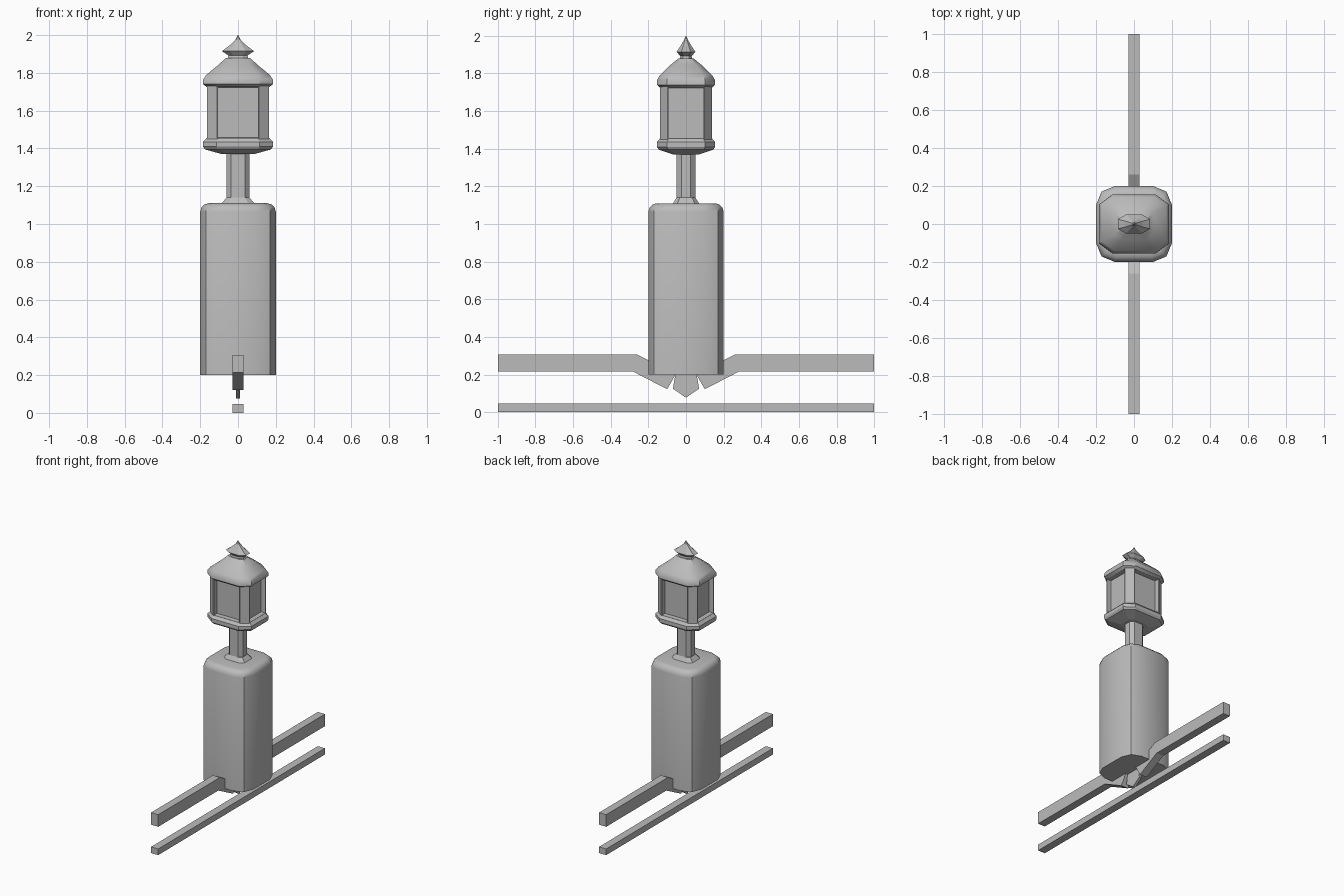
import bpy, bmesh, math

cube = bpy.data.objects.get("Cube")
if cube:
    bpy.data.objects.remove(cube, do_unlink=True)

grey = bpy.data.materials.new("plain grey")
grey.use_nodes = True
colour = (0.5, 0.5, 0.5, 1)
grey.diffuse_color = colour
grey.node_tree.nodes["Principled BSDF"].inputs["Base Color"].default_value = colour


def finish(name, bm, smooth=None):
    bmesh.ops.recalc_face_normals(bm, faces=bm.faces)
    mesh = bpy.data.meshes.new(name)
    bm.to_mesh(mesh)
    bm.free()
    mesh.materials.append(grey)
    obj = bpy.data.objects.new(name, mesh)
    bpy.context.collection.objects.link(obj)
    if smooth:
        bpy.ops.object.select_all(action="DESELECT")
        obj.select_set(True)
        bpy.context.view_layer.objects.active = obj
        bpy.ops.object.shade_smooth_by_angle(angle=math.radians(smooth))
    return obj


def octagon_loft(rings, flat_x=0.62, flat_y=0.66):
    """Stack chamfered rectangles given as (height, half width, half depth)."""
    bm = bmesh.new()
    loops = []
    for z, w, d in rings:
        a, b = w * flat_x, d * flat_y
        quarter = [(w, b), (a, d)]
        pts = quarter + [(-x, y) for x, y in reversed(quarter)]
        pts += [(-x, -y) for x, y in pts]
        loops.append([bm.verts.new((x, y, z)) for x, y in pts])
    for low, high in zip(loops, loops[1:]):
        for i in range(8):
            j = (i + 1) % 8
            bm.faces.new((low[i], low[j], high[j], high[i]))
    bm.faces.new(loops[0])
    bm.faces.new(loops[-1])
    return bm


def side_profile(name, points, half_width):
    """Extrude a (y, z) outline across x."""
    bm = bmesh.new()
    face = bm.faces.new([bm.verts.new((-half_width, y, z)) for y, z in points])
    new = bmesh.ops.extrude_face_region(bm, geom=[face])["geom"]
    verts = [v for v in new if isinstance(v, bmesh.types.BMVert)]
    bmesh.ops.translate(bm, verts=verts, vec=(2 * half_width, 0, 0))
    return finish(name, bm)


# Rounded main body
bm = bmesh.new()
bmesh.ops.create_cube(bm, size=1)
for v in bm.verts:
    v.co = (v.co.x * 0.4, v.co.y * 0.4, 0.655 + v.co.z * 0.91)
upright = [e for e in bm.edges if abs(e.verts[0].co.z - e.verts[1].co.z) > 0.5]
bmesh.ops.bevel(bm, geom=upright, offset=0.1, segments=2, profile=0.5, affect="EDGES")
rim = [e for e in bm.edges if all(v.co.z > 1.1 for v in e.verts)]
bmesh.ops.bevel(bm, geom=rim, offset=0.045, segments=3, profile=0.5, affect="EDGES")
finish("body", bm, 40)

# Collar and neck
finish("collar", octagon_loft([(1.10, 0.095, 0.075), (1.14, 0.06, 0.05)]))
finish("neck", octagon_loft([(1.13, 0.06, 0.05), (1.39, 0.06, 0.05)], 0.6, 0.5))

# Lantern base with a flared lip
finish("lantern_base", octagon_loft([
    (1.37, 0.085, 0.07), (1.395, 0.175, 0.145), (1.41, 0.185, 0.155),
    (1.435, 0.185, 0.155), (1.455, 0.165, 0.138)]))

# Lantern cage with four recessed windows
bm = octagon_loft([(1.45, 0.165, 0.138), (1.73, 0.165, 0.138)], 0.68, 0.72)
bm.normal_update()
windows = [f for f in bm.faces
           if abs(f.normal.z) < 0.1 and max(abs(f.normal.x), abs(f.normal.y)) > 0.99]
bmesh.ops.recalc_face_normals(bm, faces=bm.faces)
bmesh.ops.inset_individual(bm, faces=windows, thickness=0.008, depth=0)
bmesh.ops.inset_individual(bm, faces=windows, thickness=0.002, depth=-0.035)
finish("lantern_cage", bm)

# Roof with rounded eaves
finish("roof", octagon_loft([
    (1.725, 0.165, 0.138), (1.74, 0.185, 0.155), (1.765, 0.184, 0.154),
    (1.79, 0.168, 0.14), (1.845, 0.1, 0.083), (1.88, 0.065, 0.04)]), 35)

# Finial
finish("finial", octagon_loft([
    (1.875, 0.055, 0.034), (1.892, 0.05, 0.03), (1.915, 0.085, 0.05),
    (1.945, 0.045, 0.03), (1.975, 0.014, 0.012), (2.0, 0.001, 0.001)], 0.5, 0.5))

# Lower rail
side_profile("lower_rail", [(-1, 0), (1, 0), (1, 0.047), (-1, 0.047)], 0.03)

# Bent upper rails, mirrored front and back
bent = [(1, 0.215), (0.28, 0.215), (0.1, 0.122), (0.055, 0.2), (0.26, 0.307), (1, 0.307)]
for name, side in (("front", -1), ("back", 1)):
    side_profile(name + "_upper_rail", [(side * y, z) for y, z in bent], 0.03)

# Pointed blade between the rails
side_profile("blade", [(0, 0.077), (0.07, 0.125), (0.055, 0.21),
                       (-0.055, 0.21), (-0.07, 0.125)], 0.01)
